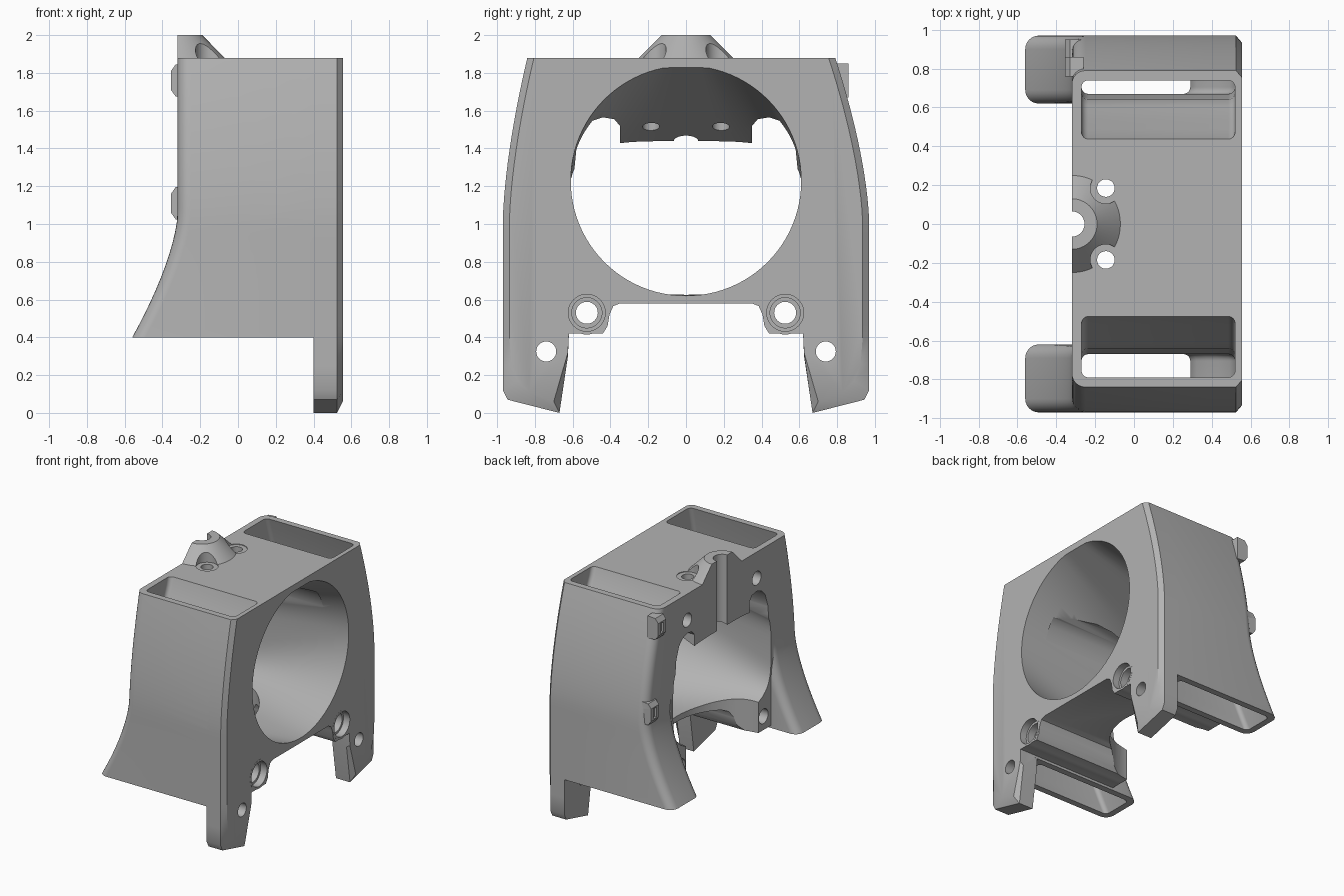
import bpy, bmesh
from math import sin, cos, pi, copysign

if "Cube" in bpy.data.objects:
    bpy.data.objects.remove(bpy.data.objects["Cube"])

grey = bpy.data.materials.new("plain grey")
grey.use_nodes = True
GREY = (0.45, 0.45, 0.45, 1)
grey.diffuse_color = GREY
grey.node_tree.nodes["Principled BSDF"].inputs["Base Color"].default_value = GREY

TOP, FOOT, BACK, FRONT = 1.88, 0.4, -0.32, 0.555


def loft(name, rings):
    """Closed solid through rings that have equal point counts."""
    bm = bmesh.new()
    rows = [[bm.verts.new(p) for p in ring] for ring in rings]
    n = len(rows[0])
    for a, b in zip(rows, rows[1:]):
        for i in range(n):
            j = (i + 1) % n
            bm.faces.new((a[i], a[j], b[j], b[i]))
    bm.faces.new(rows[0])
    bm.faces.new(rows[-1])
    bmesh.ops.recalc_face_normals(bm, faces=bm.faces)
    mesh = bpy.data.meshes.new(name)
    bm.to_mesh(mesh)
    bm.free()
    mesh.materials.append(grey)
    ob = bpy.data.objects.new(name, mesh)
    bpy.context.collection.objects.link(ob)
    return ob


def along_x(name, profile, x0, x1):
    return loft(name, [[(x, y, z) for y, z in profile] for x in (x0, x1)])


def circle(cy, cz, ry, rz, n=40):
    return [(cy + ry * cos(2 * pi * i / n), cz + rz * sin(2 * pi * i / n)) for i in range(n)]


def rod_x(name, y, z, r, x0, x1):
    return along_x(name, circle(y, z, r, r), x0, x1)


def rod_z(name, x, y, rx, ry, z0, z1):
    return loft(name, [[(a, b, z) for a, b in circle(x, y, rx, ry, 64)] for z in (z0, z1)])


def round_rect(x0, x1, y0, y1, r, z, s):
    ring = []
    for k, (cx, cy) in enumerate([(x1 - r, y1 - r), (x0 + r, y1 - r), (x0 + r, y0 + r), (x1 - r, y0 + r)]):
        for i in range(7):
            a = (k + i / 6) * pi / 2
            ring.append((cx + r * cos(a), s * (cy + r * sin(a)), z))
    return ring


def outer(z, s):
    """Outer side wall, leaning in toward the top."""
    top = 0.79 if s > 0 else 0.84
    return 0.97 - (0.97 - top) * max(0, (z - 1) / 0.88) ** 1.6


def back(z):
    """Back wall, flaring out toward the foot."""
    return BACK - 0.24 * (max(0, 1.05 - z) / 0.65) ** 1.5


def ramp(z, pts):
    for (za, a), (zb, b) in zip(pts, pts[1:]):
        if z <= zb:
            return a + (b - a) * max(0, z - za) / (zb - za)
    return pts[-1][1]


levels = [FOOT + (TOP - FOOT) * i / 24 for i in range(25)]
solids, cuts = [], []

# Front plate with legs and a chamfered rim: (y, z, inset y, inset z)
def plate_half(s):
    half = [(outer(z, s), z, outer(z, s) - 0.035, z) for z in reversed(levels)]
    half += [(0.97, 0.25, 0.925, 0.26), (0.97, 0.12, 0.89, 0.17), (0.945, 0.07, 0.83, 0.11),
             (0.67, 0, 0.70, 0.06), (0.625, 0.3, 0.625, 0.32)]
    half += [(y, z, y, z) for y, z in floor_edge]
    return half


floor_edge = [(0.62, 0.42), (0.44, 0.42), (0.415, 0.46), (0.405, 0.52), (0.385, 0.565), (0.35, 0.58)]
outline = [(y, z, iy, iz) for y, z, iy, iz in plate_half(1)]
outline += [(-y, z, -iy, iz) for y, z, iy, iz in reversed(plate_half(-1))]
full = [(y, z) for y, z, _, _ in outline]
inset = [(y, z) for _, _, y, z in outline]
plate = loft("duct_body", [[(x, y, z) for y, z in prof]
                           for x, prof in ((FOOT, full), (0.525, full), (FRONT, inset))])

# Central block behind the plate
half = [(0.65, TOP), (0.65, 0.42)] + floor_edge[1:]
solids.append(along_x("centre_block", half + [(-y, z) for y, z in reversed(half)], BACK, 0.5))

# Half-cone mount on top
solids.append(loft("mount_cone", [[(BACK + r * cos(a), r * sin(a), z)
              for a in [pi * (i / 32 - 0.5) for i in range(33)]]
              for r, z in ((0.25, 1.8), (0.25, TOP), (0.13, 2.0))]))

for s in (1, -1):
    shift = 0 if s > 0 else 0.04
    # Side duct shell and its cavity
    solids.append(loft("side_duct", [round_rect(back(z), 0.5, ramp(z, [(1.05, 0.62), (1.25, 0.5)]),
                                                outer(z, s), 0.07, z, s) for z in levels]))
    cavity = []
    for z in [FOOT - 0.02] + levels[1:-1] + [TOP + 0.02]:
        x1 = ramp(z, [(0.38, 0.35), (0.46, 0.29), (0.55, 0.29), (0.8, 0.52)])
        y0 = ramp(z, [(1.2, 0.67), (1.45, 0.64), (1.6, 0.56 + shift / 2), (TOP, 0.43 + shift)])
        cavity.append(round_rect(back(z) + 0.05, x1, y0, outer(z, s) - 0.05, 0.035, z, s))
    cuts.append(loft("duct_cavity", cavity))
    # Screw bosses with stepped holes, and leg holes
    solids.append(rod_x("screw_boss", s * 0.525, 0.53, 0.115, -0.31, FRONT + 0.001))
    cuts.append(rod_x("boss_hole", s * 0.525, 0.53, 0.058, -0.7, 0.7))
    cuts.append(rod_x("boss_counterbore", s * 0.525, 0.53, 0.098, 0.5, 0.7))
    cuts.append(rod_x("boss_step", s * 0.525, 0.53, 0.08, 0.44, 0.7))
    cuts.append(rod_x("leg_hole", s * 0.74, 0.325, 0.053, 0.3, 0.7))
    # Rear screw holes, top screw holes and rear notches
    cuts.append(rod_x("rear_hole", s * 0.44, 1.67, 0.055, -0.5, -0.15))
    cuts.append(rod_z("top_hole", -0.145, s * 0.185, 0.045, 0.045, 1.2, 2.1))
    cuts.append(rod_z("top_counterbore", -0.145, s * 0.185, 0.08, 0.08, 1.875, 2.1))
    notch = [(0.35, 1.2), (0.35, 1.52), (0.38, 1.555), (0.44, 1.565), (0.5, 1.545), (0.545, 1.5), (0.58, 1.4), (0.6, 1.2)]
    cuts.append(along_x("rear_notch", [(s * y, z) for y, z in notch], -0.4, 0.35))

# Funnel: round at the front, squarish at the back
def funnel_ring(t, n=96):
    ring = []
    for i in range(n):
        c, d = cos(2 * pi * i / n), sin(2 * pi * i / n)
        y0, z0 = 0.61 * c, min(1.23 + 0.61 * d, 1.83)
        y1 = 0.62 * copysign(abs(c) ** 0.5, c)
        z1 = 1.03 + 0.4 * copysign(abs(d) ** 0.5, d)
        ring.append((0.56 - 0.9 * t, y0 + (y1 - y0) * t, z0 + (z1 - z0) * t))
    return ring


cuts.append(loft("funnel", [funnel_ring(i / 8) for i in range(9)]))
cuts.append(rod_z("floor_arc", -0.34, 0, 0.42, 0.46, 0.3, 0.8))
cuts.append(rod_z("mount_groove", BACK, 0, 0.065, 0.065, 1.2, 2.1))

# Cable clips on one rear corner
for z, y in ((1.76, 0.81), (1.11, 0.9)):
    clip = [(-0.26, 0.09), (-0.33, 0.085), (-0.355, 0.05), (-0.355, -0.05), (-0.33, -0.085), (-0.26, -0.09)]
    solids.append(loft("cable_clip", [[(x, y + e, z + h) for x, h in clip] for e in (-0.05, 0.05)]))
    cuts.append(along_x("clip_slot", [(y + a, z + b) for a, b in
                ((-0.02, -0.04), (0.02, -0.04), (0.02, 0.04), (-0.02, 0.04))], -0.4, -0.335))

# Fuse the solids, then carve the openings
bpy.context.view_layer.objects.active = plate
for tools, operation in ((solids, 'UNION'), (cuts, 'DIFFERENCE')):
    for tool in tools:
        tool.hide_render = True
        mod = plate.modifiers.new(tool.name, 'BOOLEAN')
        mod.operation, mod.solver, mod.object = operation, 'EXACT', tool
        bpy.ops.object.modifier_apply(modifier=mod.name)
        bpy.data.objects.remove(tool)

bpy.ops.object.select_all(action='DESELECT')
plate.select_set(True)
bpy.ops.object.shade_smooth_by_angle(angle=0.5)
